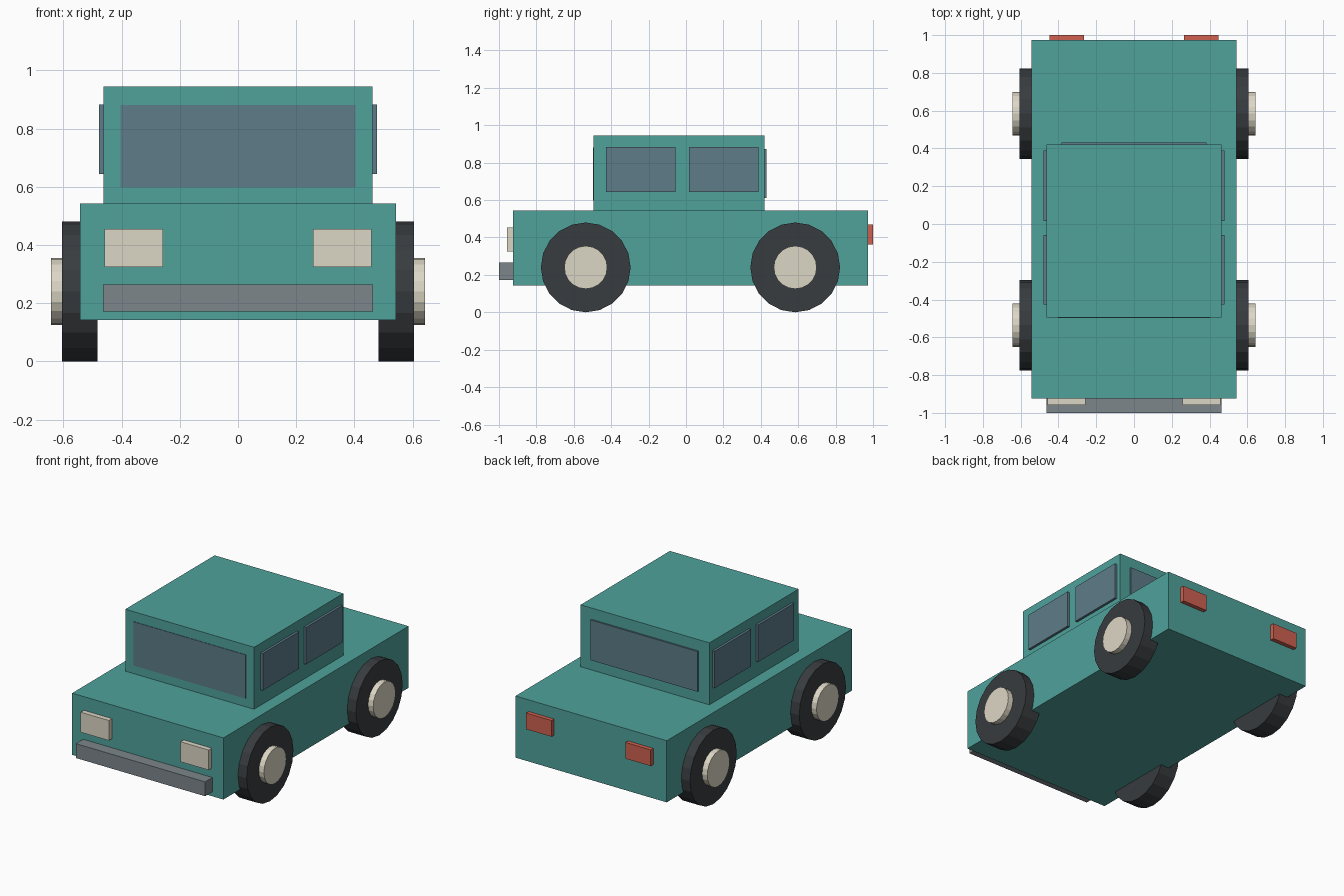
import bpy
import math

if "Cube" in bpy.data.objects:
    bpy.data.objects.remove(bpy.data.objects["Cube"])


def material(name, color):
    m = bpy.data.materials.new(name)
    m.diffuse_color = (*color, 1)
    m.use_nodes = True
    m.node_tree.nodes["Principled BSDF"].inputs["Base Color"].default_value = m.diffuse_color
    return m


TEAL = material("teal_paint", (0.08, 0.36, 0.33))
GLASS = material("glass", (0.11, 0.20, 0.25))
RUBBER = material("rubber", (0.04, 0.045, 0.05))
CREAM = material("cream", (0.72, 0.68, 0.56))
RED = material("red_lens", (0.62, 0.12, 0.08))
STEEL = material("steel", (0.20, 0.24, 0.26))


def box(name, x, y, z, mat):
    """Box from (min, max) ranges on each axis."""
    spans = (x, y, z)
    bpy.ops.mesh.primitive_cube_add(size=1, location=[(a + b) / 2 for a, b in spans])
    ob = bpy.context.object
    ob.name = name
    ob.scale = [b - a for a, b in spans]
    bpy.ops.object.transform_apply(location=False, rotation=False, scale=True)
    ob.data.materials.append(mat)


def disc(name, radius, x, y, z, mat):
    """Cylinder lying along x between the two x values."""
    bpy.ops.mesh.primitive_cylinder_add(
        vertices=20, radius=radius, depth=abs(x[1] - x[0]),
        location=((x[0] + x[1]) / 2, y, z), rotation=(0, math.pi / 2, 0))
    ob = bpy.context.object
    ob.name = name
    ob.data.materials.append(mat)


def side_range(s, a, b):
    return tuple(sorted((s * a, s * b)))


# Body and cabin
box("body", (-0.543, 0.543), (-0.925, 0.973), (0.143, 0.543), TEAL)
box("cabin", (-0.462, 0.462), (-0.495, 0.42), (0.543, 0.945), TEAL)

# Windscreen, rear window and bumper
box("windscreen", (-0.403, 0.403), (-0.498, -0.47), (0.597, 0.881), GLASS)
box("rear_window", (-0.385, 0.385), (0.40, 0.431), (0.611, 0.872), GLASS)
box("front_bumper", (-0.464, 0.464), (-1.0, -0.92), (0.172, 0.265), STEEL)

for side, s in (("left", -1), ("right", 1)):
    # Side windows
    for end, y in (("front", (-0.427, -0.057)), ("rear", (0.016, 0.388))):
        box(f"{side}_{end}_window", side_range(s, 0.445, 0.478), y, (0.643, 0.883), GLASS)

    # Lights
    box(f"{side}_headlight", side_range(s, 0.257, 0.459), (-0.957, -0.90), (0.324, 0.454), CREAM)
    box(f"{side}_tail_light", side_range(s, 0.265, 0.447), (0.95, 1.0), (0.363, 0.468), RED)

    # Wheels and hubcaps
    for end, y in (("front", -0.536), ("rear", 0.584)):
        disc(f"{side}_{end}_tyre", 0.24, side_range(s, 0.482, 0.605), y, 0.24, RUBBER)
        disc(f"{side}_{end}_hubcap", 0.115, side_range(s, 0.56, 0.642), y, 0.24, CREAM)
